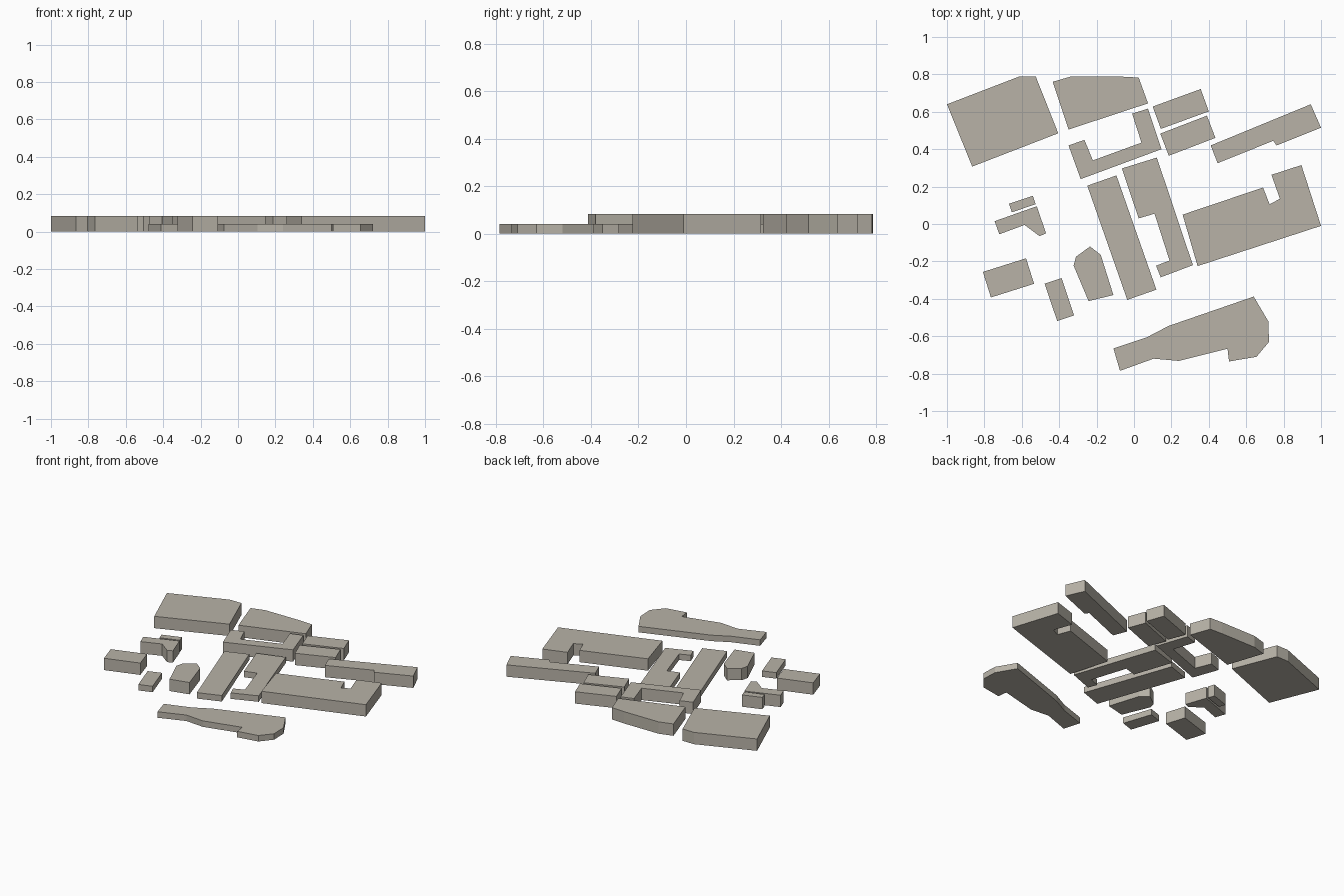
import bpy
import bmesh
from math import radians
from mathutils import Matrix, Vector

cube = bpy.data.objects.get("Cube")
if cube:
    bpy.data.objects.remove(cube, do_unlink=True)

TALL, LOW = 0.083, 0.042

# Single warm grey for every block
stone = bpy.data.materials.new("warm_grey_stone")
stone.use_nodes = True
stone_colour = (0.48, 0.45, 0.39, 1)
stone.diffuse_color = stone_colour
stone.node_tree.nodes["Principled BSDF"].inputs["Base Color"].default_value = stone_colour


def block(name, height, *outline):
    """Raise a flat-topped building from its footprint outline."""
    bm = bmesh.new()
    base = bm.faces.new([bm.verts.new((x, y, 0)) for x, y in outline])
    raised = bmesh.ops.extrude_face_region(bm, geom=[base], use_keep_orig=True)
    top = [v for v in raised["geom"] if isinstance(v, bmesh.types.BMVert)]
    bmesh.ops.translate(bm, verts=top, vec=(0, 0, height))
    bmesh.ops.recalc_face_normals(bm, faces=bm.faces)
    mesh = bpy.data.meshes.new(name)
    bm.to_mesh(mesh)
    bm.free()
    mesh.materials.append(stone)
    obj = bpy.data.objects.new(name, mesh)
    bpy.context.scene.collection.objects.link(obj)
    return obj


def slab(name, height, centre, length, depth, angle):
    """Rectangular building turned to follow the street grid."""
    turn = Matrix.Rotation(radians(angle), 2)
    corners = [(-1, -1), (1, -1), (1, 1), (-1, 1)]
    outline = [Vector(centre) + turn @ Vector((sx * length / 2, sy * depth / 2))
               for sx, sy in corners]
    return block(name, height, *outline)


# Large halls along the back
block("back_right_hall", TALL,
      (-1, .64), (-.615, .788), (-.525, .788), (-.405, .485), (-.865, .307))
block("back_middle_hall", TALL,
      (-.435, .76), (-.34, .788), (-.07, .788), (.025, .783), (.075, .645), (-.35, .505))

# Courtyard building and its neighbours
block("courtyard_building", TALL,
      (-.35, .42), (-.265, .45), (-.22, .34), (.04, .435),
      (-.01, .59), (.075, .617), (.147, .4), (-.285, .24))
slab("upper_office", TALL, (.25, .615), .273, .127, 20)
slab("lower_office", TALL, (.288, .472), .267, .127, 21)
block("long_left_wing", TALL,
      (.41, .42), (.945, .64), (1, .515), (.762, .42), (.745, .445), (.447, .325))

# Wide notched building on the left
block("notched_warehouse", TALL,
      (.26, .05), (.69, .195), (.725, .105), (.78, .135),
      (.735, .263), (.895, .315), (1, -.01), (.34, -.225))

# Low pair in the centre
slab("central_low_strip", LOW, (-.065, -.073), .165, .647, 19.3)
block("central_hooked_building", LOW,
      (-.065, .297), (.122, .355), (.315, -.22), (.143, -.285),
      (.118, -.223), (.19, -.195), (.11, .055), (.025, .03))

# Small buildings on the right
slab("small_annex", TALL, (-.597, .107), .135, .048, 18.5)
block("bent_house", TALL,
      (-.745, .015), (-.52, .095), (-.47, -.05), (-.505, -.065), (-.585, -.005), (-.72, -.055))
slab("corner_house", TALL, (-.671, -.288), .242, .143, 17.5)
slab("low_shed", LOW, (-.399, -.404), .095, .21, 18.5)
block("pointed_house", TALL,
      (-.31, -.175), (-.235, -.12), (-.178, -.165), (-.11, -.38), (-.243, -.412), (-.323, -.222))

# Long irregular building along the front
block("front_terrace", LOW,
      (-.11, -.665), (.07, -.605), (.185, -.545), (.64, -.388), (.718, -.52), (.722, -.63),
      (.655, -.71), (.508, -.735), (.5, -.667), (.24, -.732), (.105, -.72), (-.075, -.785))
